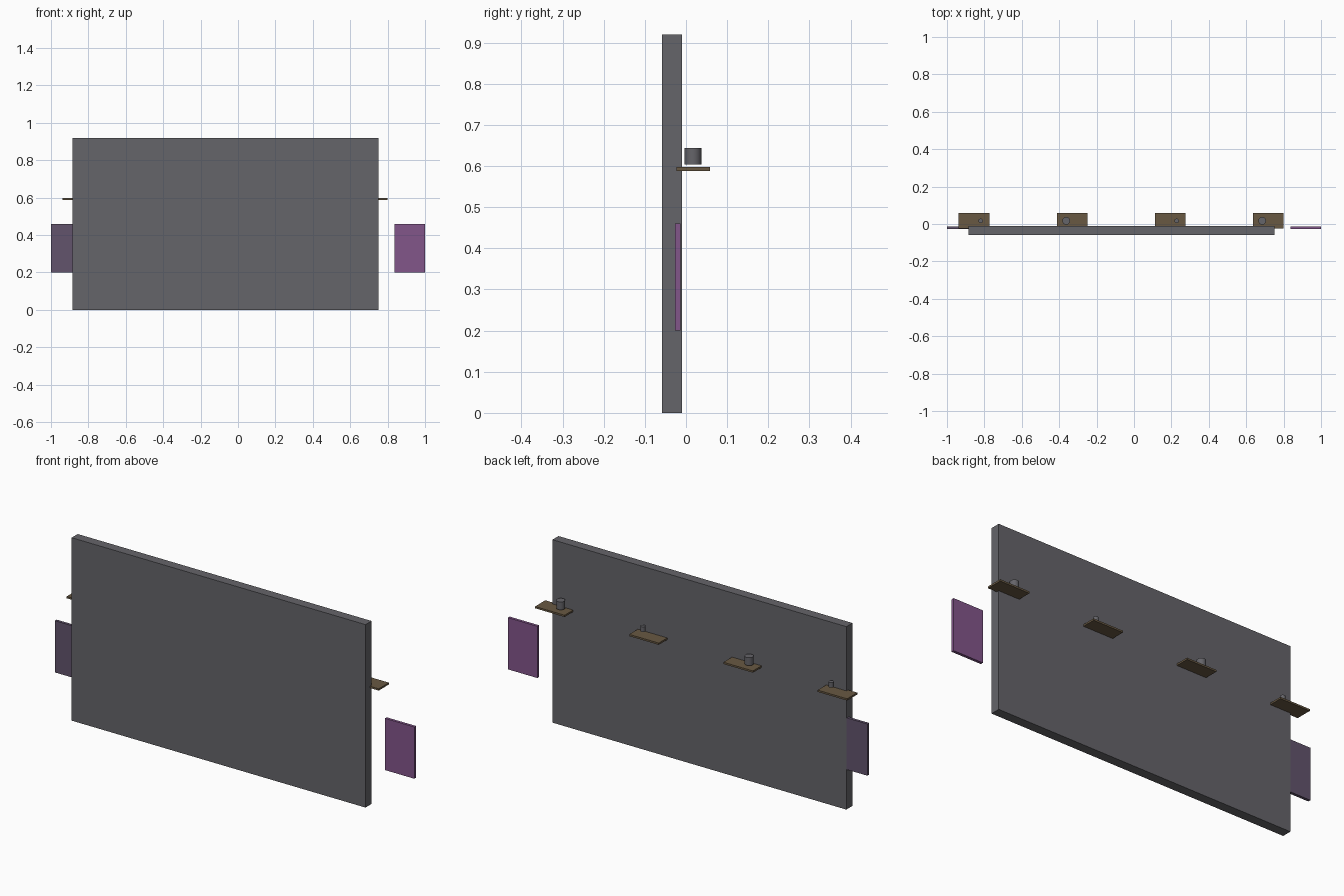
import bpy

if "Cube" in bpy.data.objects:
    bpy.data.objects.remove(bpy.data.objects["Cube"])


def material(name, rgb):
    m = bpy.data.materials.new(name)
    m.diffuse_color = (*rgb, 1)
    m.use_nodes = True
    m.node_tree.nodes["Principled BSDF"].inputs["Base Color"].default_value = m.diffuse_color
    return m


GREY = material("slate grey", (0.130, 0.128, 0.142))
BROWN = material("wood brown", (0.138, 0.098, 0.055))
PURPLE = material("purple", (0.225, 0.092, 0.255))
DUSK = material("dusky violet", (0.122, 0.088, 0.152))


def box(name, x, y, z, mat):
    """Box from (min, max) pairs on each axis."""
    spans = (x, y, z)
    bpy.ops.mesh.primitive_cube_add(size=1, location=[(a + b) / 2 for a, b in spans])
    ob = bpy.context.object
    ob.name = name
    ob.scale = [b - a for a, b in spans]
    bpy.ops.object.transform_apply(location=False, rotation=False, scale=True)
    ob.data.materials.append(mat)


def pot(name, x, radius, height):
    """Smooth-sided cylinder hovering just above a shelf."""
    bpy.ops.mesh.primitive_cylinder_add(vertices=24, radius=radius, depth=height,
                                        location=(x, 0.017, 0.624))
    ob = bpy.context.object
    ob.name = name
    ob.data.materials.append(GREY)
    bpy.ops.object.shade_smooth_by_angle()


# Main wall slab
box("wall", (-0.885, 0.75), (-0.058, -0.01), (0, 0.92), GREY)

# Thin side panels, the left one partly sunk into the wall
box("left_panel", (-1.0, -0.836), (-0.027, -0.013), (0.2, 0.46), DUSK)
box("right_panel", (0.836, 1.0), (-0.027, -0.013), (0.2, 0.46), PURPLE)

# Row of shelves on the back, with alternating small and large pots
for i in range(4):
    cx = -0.855 + 0.524 * i
    box(f"shelf_{i + 1}", (cx - 0.082, cx + 0.082), (-0.023, 0.058), (0.588, 0.597), BROWN)
    if i % 2:
        pot(f"large_pot_{i + 1}", cx - 0.032, 0.0205, 0.04)
    else:
        pot(f"small_pot_{i + 1}", cx + 0.035, 0.012, 0.025)
